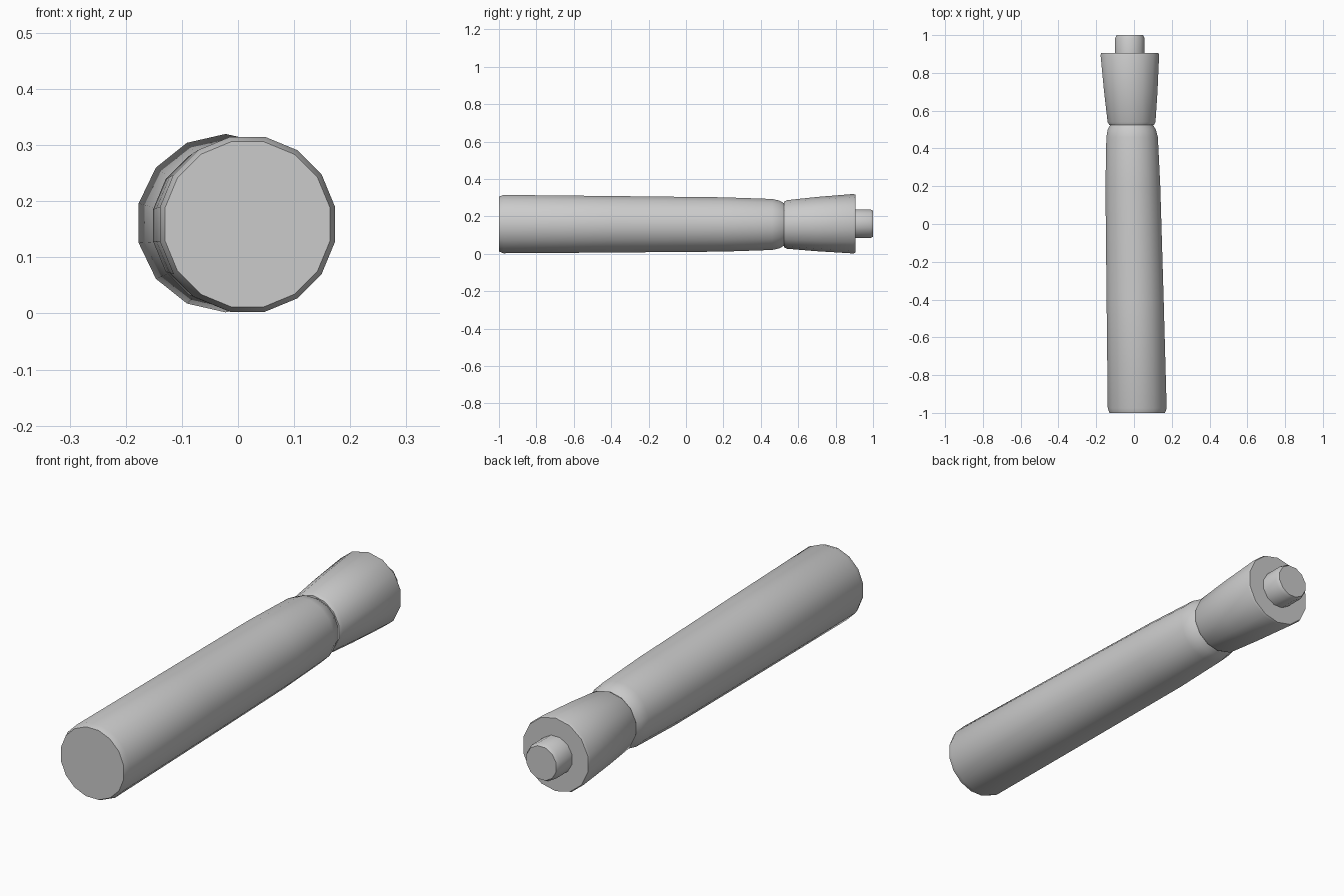
import bpy
import bmesh
from math import cos, sin, pi, radians

cube = bpy.data.objects.get("Cube")
if cube:
    bpy.data.objects.remove(cube)

grey = bpy.data.materials.new("plain grey")
grey.use_nodes = True
colour = (0.6, 0.6, 0.6, 1)
grey.diffuse_color = colour
grey.node_tree.nodes["Principled BSDF"].inputs["Base Color"].default_value = colour


def loft(name, sections, sides):
    """Skin round sections (y, x centre, z centre, radius) along y and cap both ends."""
    bm = bmesh.new()
    rings = []
    for y, cx, cz, r in sections:
        angles = [2 * pi * (i + 0.5) / sides for i in range(sides)]
        rings.append([bm.verts.new((cx + r * cos(a), y, cz + r * sin(a))) for a in angles])
    for a, b in zip(rings, rings[1:]):
        for i in range(sides):
            j = (i + 1) % sides
            bm.faces.new((a[i], a[j], b[j], b[i]))
    bm.faces.new(rings[0])
    bm.faces.new(rings[-1])
    bmesh.ops.recalc_face_normals(bm, faces=bm.faces)
    mesh = bpy.data.meshes.new(name)
    bm.to_mesh(mesh)
    bm.free()
    mesh.materials.append(grey)
    obj = bpy.data.objects.new(name, mesh)
    bpy.context.collection.objects.link(obj)
    bpy.ops.object.select_all(action="DESELECT")
    obj.select_set(True)
    bpy.context.view_layer.objects.active = obj
    bpy.ops.object.shade_smooth_by_angle(angle=radians(35))


# Long barrel, leaning slightly sideways and narrowing into the neck
loft("barrel", [
    (-1.0, 0.017, 0.159, 0.150),
    (-0.975, 0.017, 0.159, 0.159),
    (-0.4, 0.006, 0.158, 0.154),
    (0.2, -0.006, 0.157, 0.148),
    (0.46, -0.010, 0.157, 0.139),
    (0.5, -0.012, 0.157, 0.130),
    (0.53, -0.013, 0.157, 0.112),
], 16)

# Flared end cap
loft("flared_cap", [
    (0.525, -0.013, 0.157, 0.122),
    (0.54, -0.013, 0.157, 0.130),
    (0.7, -0.017, 0.159, 0.145),
    (0.895, -0.022, 0.161, 0.159),
    (0.905, -0.022, 0.161, 0.155),
], 14)

# Push button at the back end
loft("end_button", [
    (0.89, -0.022, 0.161, 0.080),
    (0.985, -0.022, 0.161, 0.080),
    (1.0, -0.022, 0.161, 0.072),
], 12)
